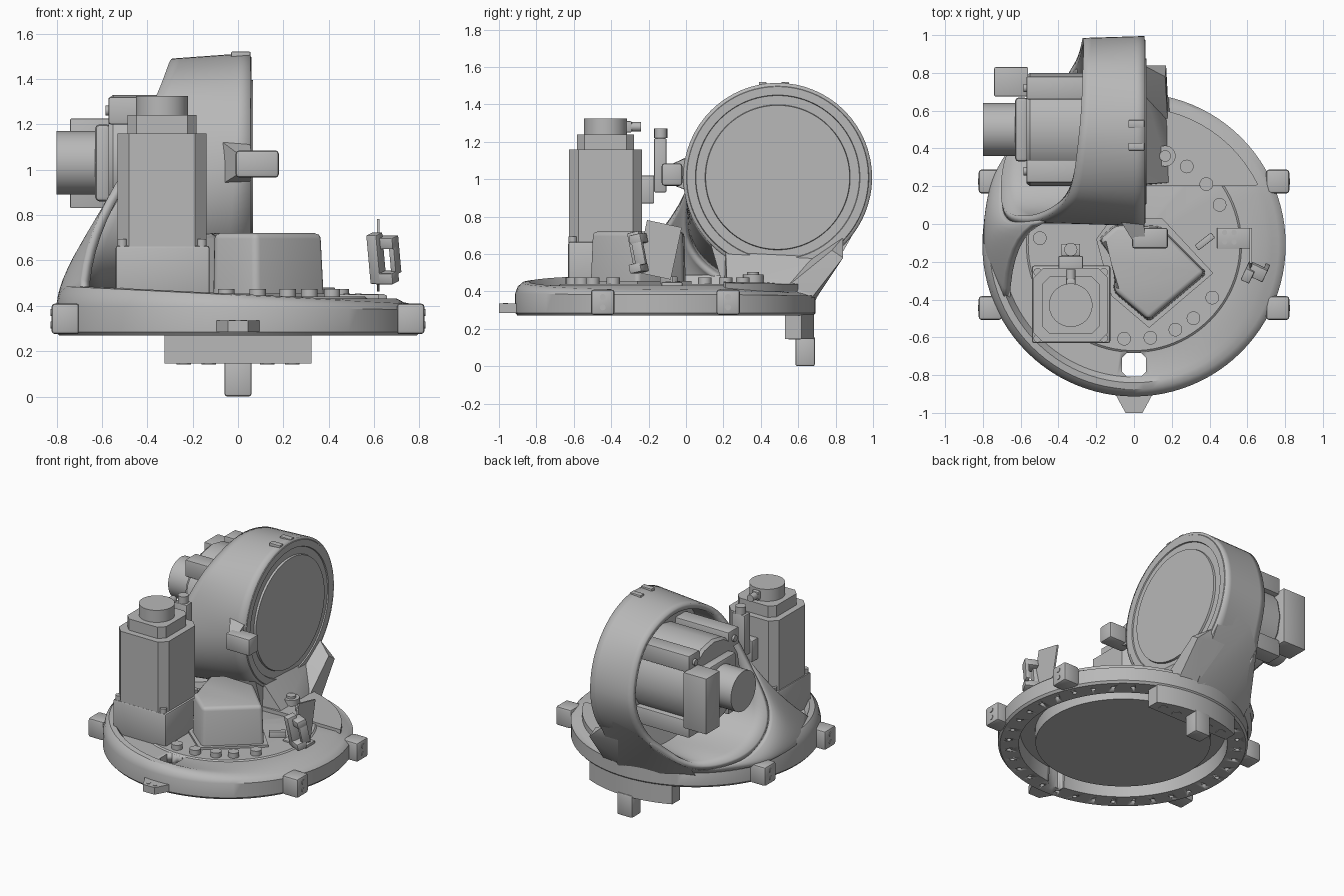
import bpy, bmesh, math
from math import sin, cos, radians, pi
from mathutils import Vector, Matrix

old = bpy.data.objects.get("Cube")
if old:
    bpy.data.objects.remove(old, do_unlink=True)

metal = bpy.data.materials.new("cast grey")
metal.use_nodes = True
metal.diffuse_color = (0.48, 0.48, 0.48, 1)
metal.node_tree.nodes["Principled BSDF"].inputs["Base Color"].default_value = (0.48, 0.48, 0.48, 1)
parts = []


def finish(name, bm, fix=True):
    if fix:
        bmesh.ops.recalc_face_normals(bm, faces=bm.faces[:])
    mesh = bpy.data.meshes.new(name)
    bm.to_mesh(mesh)
    bm.free()
    mesh.materials.append(metal)
    ob = bpy.data.objects.new(name, mesh)
    bpy.context.scene.collection.objects.link(ob)
    parts.append(ob)
    return ob


def box(name, x, y, z, bevel=0.0, turn=None):
    """Box from three (low, high) ranges, optionally turned about its centre."""
    bm = bmesh.new()
    mid = Vector([(a + b) / 2 for a, b in (x, y, z)])
    size = Matrix.Diagonal([b - a for a, b in (x, y, z)] + [1])
    bmesh.ops.create_cube(bm, size=1, matrix=size)
    if bevel:
        bmesh.ops.bevel(bm, geom=bm.edges[:], offset=bevel, segments=2, profile=0.5, affect='EDGES')
    bm.transform(Matrix.Translation(mid) @ (turn or Matrix.Identity(4)))
    return finish(name, bm)


def add_cyl(bm, base, r, length, axis='Z', sides=32):
    turn = {'X': Matrix.Rotation(pi / 2, 4, 'Y'), 'Y': Matrix.Rotation(-pi / 2, 4, 'X'),
            'Z': Matrix.Identity(4)}[axis]
    m = Matrix.Translation(base) @ turn @ Matrix.Translation((0, 0, length / 2))
    bmesh.ops.create_cone(bm, cap_ends=True, segments=sides, radius1=r, radius2=r, depth=length, matrix=m)


def cyl(name, base, r, length, axis='Z', sides=32):
    bm = bmesh.new()
    add_cyl(bm, base, r, length, axis, sides)
    return finish(name, bm)


def add_prism(bm, pts, z0, z1, taper=1.0):
    c = sum((Vector(p) for p in pts), Vector((0, 0))) / len(pts)
    low = [bm.verts.new((p[0], p[1], z0)) for p in pts]
    high = [bm.verts.new((*(c + (Vector(p) - c) * taper), z1)) for p in pts]
    bm.faces.new(low[::-1])
    top = bm.faces.new(high)
    for i in range(len(pts)):
        j = (i + 1) % len(pts)
        bm.faces.new((low[i], low[j], high[j], high[i]))
    return top


def prism(name, pts, z0, z1, taper=1.0, bevel=0.0):
    bm = bmesh.new()
    top = add_prism(bm, pts, z0, z1, taper)
    if bevel:
        edges = list(top.edges) + [e for e in bm.edges if abs(e.verts[0].co.z - e.verts[1].co.z) > 0.1]
        bmesh.ops.bevel(bm, geom=edges, offset=bevel, segments=3, profile=0.5, affect='EDGES')
    return finish(name, bm)


def lathe(name, profile, place, steps=96):
    """Spin (radius, height) points about z, then move into place."""
    bm = bmesh.new()
    vs = [bm.verts.new((r, 0, h)) for r, h in profile]
    edges = [bm.edges.new(p) for p in zip(vs, vs[1:])]
    bmesh.ops.spin(bm, geom=vs + edges, cent=(0, 0, 0), axis=(0, 0, 1), angle=2 * pi, steps=steps)
    bmesh.ops.remove_doubles(bm, verts=bm.verts[:], dist=0.0005)
    bm.transform(place)
    return finish(name, bm)


def hull(name, pts):
    bm = bmesh.new()
    for p in pts:
        bm.verts.new(p)
    res = bmesh.ops.convex_hull(bm, input=bm.verts[:])
    junk = {g for g in res["geom_interior"] if isinstance(g, bmesh.types.BMVert)}
    bmesh.ops.delete(bm, geom=list(junk), context='VERTS')
    return finish(name, bm)


def smooth_curve(pts, n, closed):
    """Catmull-Rom samples through the points."""
    k, out = len(pts), []
    pick = (lambda i: Vector(pts[i % k])) if closed else (lambda i: Vector(pts[max(0, min(k - 1, i))]))
    for i in range(k if closed else k - 1):
        a, b, c, d = (pick(i + o) for o in (-1, 0, 1, 2))
        for s in range(n):
            t = s / n
            out.append(0.5 * (2 * b + (c - a) * t + (2 * a - 5 * b + 4 * c - d) * t * t
                              + (3 * b - a - 3 * c + d) * t ** 3))
    return out if closed else out + [pick(k - 1)]


def strip(name, a, b, closed, thick, bow=Vector(), rows=8):
    """Wall between two curves, bowed towards its last column, thickened inwards."""
    bm = bmesh.new()
    n, grid = len(a), []
    for r in range(rows + 1):
        t = r / rows
        grid.append([bm.verts.new(p.lerp(q, t) + bow * 4 * t * (1 - t) * (i / (n - 1)) ** 2)
                     for i, (p, q) in enumerate(zip(a, b))])
    for u, v in zip(grid, grid[1:]):
        for i in range(n if closed else n - 1):
            j = (i + 1) % n
            bm.faces.new((u[i], v[i], v[j], u[j]))
    ob = finish(name, bm, fix=False)
    mod = ob.modifiers.new("wall", 'SOLIDIFY')
    mod.thickness, mod.offset = thick, -1


def corner_cut(cx, cy, h, c):
    return [(cx + x, cy + y) for x, y in ((-h, -h + c), (-h + c, -h), (h - c, -h), (h, -h + c),
                                          (h, h - c), (h - c, h), (-h + c, h), (-h, h - c))]


# Round base casting with grooved underside and sloping rim
CY = -0.11
base = lathe("base_casting", [(0, .285), (.562, .285), (.565, .37), (.66, .37), (.67, .27), (.79, .27),
             (.803, .285), (.803, .39), (.79, .425), (.765, .447), (.73, .452), (.70, .432),
             (.57, .432), (.56, .44), (0, .44)], Matrix.Translation((0, CY, 0)))


def slope(ob, low):
    for v in ob.data.vertices:
        r = math.hypot(v.co.x, v.co.y - CY)
        if v.co.z > low:
            k = min(1, (v.co.z - low) / .06)
            v.co.z -= k * .12 * max(0, v.co.y - .2) * (r > .5)
            v.co.z -= k * .05 * v.co.x * (r > .715)


slope(base, .38)
arc = [(.73 * cos(radians(a)), CY + .73 * sin(radians(a))) for a in range(26, 106, 5)]
slope(prism("rear_deck", [(-.1, .2), (.64, .2)] + arc, .40, .452), .44)

# Cutter for the front slot and the ring of bolt holes
bm = bmesh.new()
add_prism(bm, corner_cut(0, -.745, .063, .025), .2, .6)
for i in range(36):
    a = 2 * pi * (i + .5) / 36
    add_cyl(bm, (.735 * cos(a), CY + .735 * sin(a), .25), .015, .05, sides=12)
cutter = finish("hole_cutter", bm)
cutter.hide_render = True
cutter.display_type = 'WIRE'
cut = base.modifiers.new("holes", 'BOOLEAN')
cut.operation, cut.object, cut.solver = 'DIFFERENCE', cutter, 'EXACT'

# Mounting lugs, front tab and rear hanging bracket
for side in (-1, 1):
    for tag, y in (("rear", .225), ("front", -.445)):
        box(f"{tag}_lug", sorted((side * .7, side * .822)), (y - .063, y + .063), (.275, .41), .015)
        for z in (.315, .37):
            cyl("lug_bolt", (side * .823 - .003, y, z), .016, .006, 'X', 16)
prism("front_tab", [(-.11, -.88), (-.045, -1), (.045, -1), (.11, -.88)], .285, .335)
for x in (-.025, .025):
    cyl("tab_bolt", (x, -.965, .33), .014, .008, sides=16)
back = [(.795 * sin(radians(a)), CY + .795 * cos(radians(a))) for a in range(24, -25, -4)]
prism("rear_bracket", [(-.325, .53), (.325, .53)] + back, .145, .29)
box("rear_bracket_stem", (-.06, .06), (.585, .69), (0, .16), .012)
for x in (-.24, -.13, .13, .24):
    cyl("bracket_bolt", (x, .58, .142), .032, .006, sides=20)

# Floor pads around the inner disc
for a in (56, 40, 25, -34, -51, -64, -80, -96, 176):
    cyl("floor_pad", (.5 * cos(radians(a)), CY + .5 * sin(radians(a)), .42), .036, .055, sides=24)
cyl("neck_boss", (.165, .36, .42), .055, .07)
cyl("neck_boss_bolt", (.165, .36, .49), .03, .015)

# Upright drum: sealed face and swept shell with side opening
DY, DZ, R = .49, 1.01, .505
lathe("drum_face", [(0, -.15), (.47, -.15), (.47, .04), (.495, .045), (.485, .06), (.44, .06), (.437, .052),
      (.388, .052), (.385, .066), (0, .066)],
      Matrix.Translation((0, DY, DZ)) @ Matrix.Rotation(pi / 2, 4, 'Y'))
rim = [(-.27, .985, 1.0), (-.27, .85, 1.36), (-.29, .49, 1.49), (-.35, .15, 1.35), (-.5, .02, 1.0),
       (-.66, .02, .7), (-.7, .15, .52), (-.66, .38, .44), (-.47, .6, .43), (-.31, .86, .67)]
angles = [0, 45, 90, 135, 180, 212, 240, 270, 303, 330, 360]
ring = []
for a0, a1 in zip(angles, angles[1:]):
    for s in range(8):
        t = radians(a0 + (a1 - a0) * s / 8)
        ring.append(Vector((.055, DY + R * cos(t), DZ + R * sin(t))))
strip("drum_shell", ring, smooth_curve(rim, 8, True), True, .04)
foot = [(-.69, -.43, .45), (-.785, -.2, .43), (-.79, .05, .41), (-.72, .28, .39), (-.5, .51, .37), (-.25, .64, .36)]
web_top = smooth_curve(rim[4:], 8, False)
strip("side_web", web_top[::-1], smooth_curve(foot, 8, False)[::-1], False, .04, Vector((-.045, .07, 0)))


# Neck joining drum to base, with a flared foot, rear wall and buttress
def drum_arc(x, a0, a1, r=.485):
    return [(x, DY + r * cos(radians(a)), DZ + r * sin(radians(a))) for a in range(a0, a1, 8)]


hull("neck", drum_arc(-.12, 220, 336) + drum_arc(.045, 220, 336)
     + [(.05, .2, .42), (.05, .67, .34), (-.25, .63, .34), (-.25, .2, .42)])
hull("neck_foot", drum_arc(.05, 235, 306) + [(.2, .22, .43), (.2, .5, .41), (.2, .66, .35), (0, .67, .34), (0, .2, .42)])
hull("rear_wall", drum_arc(.045, 306, 340, .5) + drum_arc(-.2, 314, 332, .5)
     + [(-.3, .86, .67), (-.46, .6, .42), (-.46, .54, .35), (-.25, .64, .34), (.05, .685, .34), (-.05, .55, .4)])
hull("rear_buttress", [(.05, .62, .54), (.05, .84, .69), (.165, .78, .62), (.17, .84, .58), (.18, .66, .35),
                       (.18, .52, .41), (.0, .68, .34), (-.1, .84, .62)])

# Arm stop on the drum front and small marks on its crown
hull("stop_gusset", [(x, y, z) for x, y, z in ((-.08, .03, .93), (-.08, .03, 1.13), (.05, .04, .93),
     (.05, .04, 1.13), (.0, -.1, .98), (.0, -.1, 1.07), (.06, -.1, .98), (.06, -.1, 1.07))])
box("arm_stop", (-.01, .18), (-.13, -.02), (.965, 1.085), .015)
for y in (.41, .53):
    box("crown_mark", (-.03, .055), (y - .02, y + .02), (1.49, 1.52), .004)

# Vertical motor
MX, MY = -.335, -.43
box("motor_mount", (-.54, -.125), (-.63, -.22), (.42, .665), .012)
prism("motor_body", corner_cut(MX, MY, .196, .05), .66, 1.16)
for dx in (-1, 1):
    for dy in (-1, 1):
        cyl("mount_bolt", (MX + dx * .175, MY + dy * .175, .66), .022, .035, sides=16)
prism("motor_collar", corner_cut(MX, MY, .152, .04), 1.16, 1.24)
cyl("motor_cap", (MX, MY, 1.24), .115, .085, sides=48)
box("motor_plug_block", (-.36, -.31), (-.34, -.29), (1.25, 1.31), .006)
cyl("motor_plug", (MX, -.30, 1.28), .025, .06, 'Y', 16)
box("cable_box", (-.4, -.27), (-.25, -.17), (.87, 1.02), .006)
box("cable_post", (-.385, -.285), (-.17, -.105), (.93, 1.22), .006)
cyl("cable_post_tip", (MX, -.135, 1.22), .035, .05, sides=16)

# Horizontal motor inside the drum opening
AY, AZ = .5, 1.03
lathe("arm_motor_body", [(0, -.57), (.285, -.57), (.3, -.55), (.3, -.1), (0, -.1)],
      Matrix.Translation((0, AY, AZ)) @ Matrix.Rotation(pi / 2, 4, 'Y'), 16)
cyl("arm_motor_cap", (-.80, AY, AZ), .14, .25, 'X', 48)
box("arm_motor_flange", (-.63, -.56), (AY - .17, AY + .17), (AZ - .17, AZ + .17), .02)
box("arm_motor_terminal", (-.74, -.56), (.675, .83), (.83, 1.225), .006)
for sy in (-1, 1):
    for sz in (-1, 1):
        y, z = AY + sy * .22, AZ + sz * .23
        box("arm_motor_rail", (-.57, -.15), (y - .06, y + .06), (z - .06, z + .06), .008)
        cyl("arm_motor_bolt", (-.585, y, z), .022, .03, 'X', 16)

# Gear cover beside the vertical motor
prism("gear_cover", [(.08, -.52), (.39, -.26), (.14, -.01), (-.1, .0), (-.19, -.08), (-.1, -.2),
                     (-.11, -.36)], .42, .72, .96, .025)
prism("cover_flange", [(.08, -.55), (.42, -.26), (.15, .03), (-.12, .03), (-.2, -.08), (-.12, -.38)], .42, .455)

# Switch bracket on the right floor
tilt = Matrix.Rotation(radians(-12), 4, 'X')
box("switch_pad", (.44, .62), (-.13, -.02), (.42, .45), .004)
for x in (.48, .53):
    for y in (-.095, -.045):
        cyl("pad_bolt", (x, y, .448), .014, .006, sides=12)
box("switch_plate", (.612, .624), (-.24, -.05), (.48, .765), 0, tilt)
spin = Matrix.Rotation(radians(-25), 4, 'Z') @ Matrix.Rotation(radians(12), 4, 'X')
box("switch_body", (.585, .635), (-.29, -.22), (.50, .72), .006, spin)
for z in (.50, .655):
    box("switch_arm", (.61, .70), (-.29, -.22), (z, z + .05), .006, spin)
box("switch_bridge", (.68, .705), (-.28, -.22), (.54, .67), .004, spin)
box("floor_sensor", (.32, .43), (-.11, -.075), (.42, .48), .004, Matrix.Rotation(radians(38), 4, 'Z'))

# Smooth shading with crisp edges
bpy.ops.object.select_all(action='DESELECT')
for ob in parts:
    ob.select_set(True)
bpy.context.view_layer.objects.active = base
bpy.ops.object.shade_smooth_by_angle(angle=radians(32))
